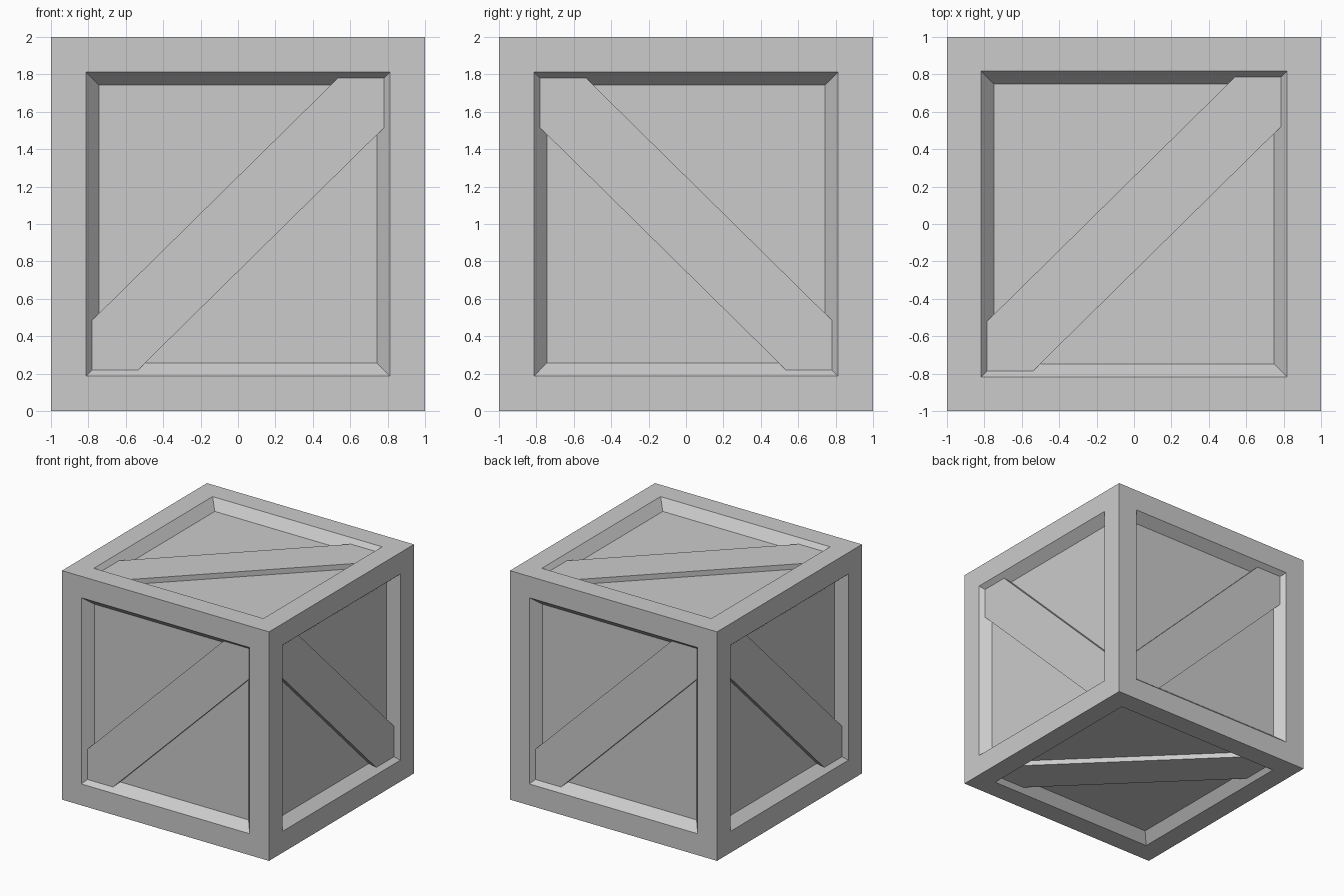
import bpy, bmesh
from math import pi
from mathutils import Matrix

if "Cube" in bpy.data.objects:
    bpy.data.objects.remove(bpy.data.objects["Cube"])

FLOOR = 0.084   # depth of the recessed panels
PLANK = 0.039   # depth of the brace surface


def finish(name, bm):
    bmesh.ops.recalc_face_normals(bm, faces=bm.faces[:])
    mesh = bpy.data.meshes.new(name)
    bm.to_mesh(mesh)
    bm.free()
    obj = bpy.data.objects.new(name, mesh)
    bpy.context.collection.objects.link(obj)
    return obj


# Crate body: cube with a border frame and a sloped recess on every side
bm = bmesh.new()
bmesh.ops.create_cube(bm, size=2, matrix=Matrix.Translation((0, 0, 1)))
for face in bm.faces[:]:
    border = 0.181 if abs(face.normal.z) > 0.5 else 0.187
    for thickness, depth in ((border, 0), (0.07, -FLOOR)):
        bmesh.ops.inset_individual(bm, faces=[face], thickness=thickness,
                                   depth=depth, use_even_offset=True)
finish("crate_body", bm)


# Diagonal brace: six-sided prism with clipped ends, facing local +z
def brace(name, rotation, e, cx, cy):
    outline = [(-e, -e), (-cx, -e), (e, cy), (e, e), (cx, e), (-e, -cy)]
    bm = bmesh.new()
    base = bm.faces.new([bm.verts.new((x, y, 1 - FLOOR - 0.004)) for x, y in outline])
    ext = bmesh.ops.extrude_face_region(bm, geom=[base])["geom"]
    top = [v for v in ext if isinstance(v, bmesh.types.BMVert)]
    bmesh.ops.translate(bm, verts=top, vec=(0, 0, FLOOR + 0.004 - PLANK))
    bm.transform(Matrix.Translation((0, 0, 1)) @ rotation)
    finish(name, bm)


def rot(degrees, axis):
    return Matrix.Rotation(degrees * pi / 180, 4, axis)


upright = rot(90, 'X')
flipped = upright @ rot(90, 'Z')   # brace that falls to the right

brace("front_brace", upright, 0.781, 0.535, 0.515)
brace("back_brace", rot(180, 'Z') @ upright, 0.781, 0.535, 0.515)
brace("right_brace", rot(90, 'Z') @ flipped, 0.781, 0.515, 0.535)
brace("left_brace", rot(-90, 'Z') @ flipped, 0.781, 0.515, 0.535)
brace("top_brace", Matrix.Identity(4), 0.786, 0.54, 0.52)
brace("bottom_brace", rot(180, 'X'), 0.786, 0.54, 0.52)
